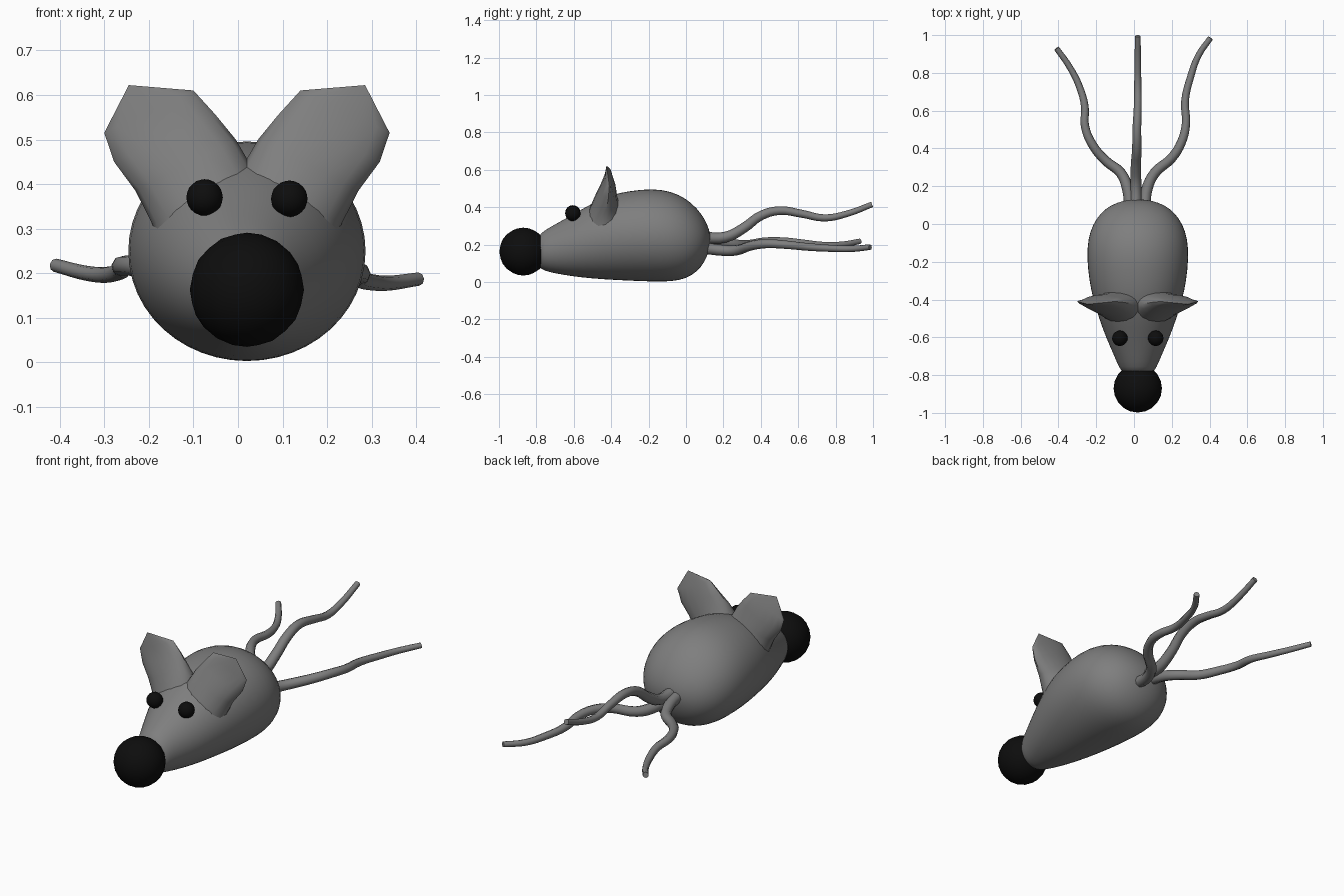
import bpy, bmesh, math
from mathutils import Vector

cube = bpy.data.objects.get("Cube")
if cube:
    bpy.data.objects.remove(cube)

CX = 0.02  # symmetry axis of the body


def material(name, value):
    mat = bpy.data.materials.new(name)
    mat.use_nodes = True
    color = (value, value, value, 1)
    mat.diffuse_color = color
    mat.node_tree.nodes["Principled BSDF"].inputs["Base Color"].default_value = color
    return mat


grey = material("grey fur", 0.21)
black = material("black", 0.004)


def finish(bm, name, mat, angle=60):
    bmesh.ops.recalc_face_normals(bm, faces=bm.faces)
    mesh = bpy.data.meshes.new(name)
    bm.to_mesh(mesh)
    bm.free()
    mesh.materials.append(mat)
    obj = bpy.data.objects.new(name, mesh)
    bpy.context.collection.objects.link(obj)
    bpy.ops.object.select_all(action="DESELECT")
    obj.select_set(True)
    bpy.context.view_layer.objects.active = obj
    bpy.ops.object.shade_smooth_by_angle(angle=math.radians(angle))
    return obj


def loft(rings, start=None, end=None):
    """Skin a list of point rings, closing each end to a point."""
    bm = bmesh.new()
    loops = [[bm.verts.new(p) for p in ring] for ring in rings]
    n = len(loops[0])
    for a, b in zip(loops, loops[1:]):
        for i in range(n):
            j = (i + 1) % n
            bm.faces.new((a[i], a[j], b[j], b[i]))
    for loop, tip in ((loops[0], start), (loops[-1], end)):
        if tip is None:
            bm.faces.new(loop)
        else:
            apex = bm.verts.new(tip)
            for i in range(n):
                bm.faces.new((loop[i], loop[(i + 1) % n], apex))
    return bm


def turn(n):
    return [(math.cos(math.tau * i / n), math.sin(math.tau * i / n)) for i in range(n)]


# Body: stations of y, half width, bottom, top
stations = [
    (-0.79, 0.08, 0.08, 0.25), (-0.76, 0.10, 0.06, 0.275), (-0.70, 0.125, 0.045, 0.31),
    (-0.60, 0.17, 0.028, 0.365), (-0.50, 0.207, 0.017, 0.425), (-0.40, 0.238, 0.01, 0.47),
    (-0.30, 0.26, 0.005, 0.49), (-0.18, 0.272, 0.0, 0.503), (-0.08, 0.267, 0.0, 0.488),
    (0.0, 0.24, 0.015, 0.45), (0.06, 0.197, 0.055, 0.395), (0.10, 0.145, 0.105, 0.34),
    (0.125, 0.075, 0.17, 0.28),
]
rings = [[(CX + w * c, y, (lo + hi) / 2 + (hi - lo) / 2 * s) for c, s in turn(24)]
         for y, w, lo, hi in stations]
body = finish(loft(rings, (CX, -0.79, 0.165), (CX, 0.132, 0.225)), "body", grey, 80)
body.modifiers.new("smooth", "SUBSURF").levels = 1
body.modifiers["smooth"].render_levels = 1

# Ears: sections from inner edge to outer edge, with y centre, front and back depth
sections = [
    ((-0.04, 0.38), (0.20, 0.25), -0.43, 0.12, 0.13),
    ((-0.01, 0.44), (0.212, 0.31), -0.43, 0.09, 0.09),
    ((0.025, 0.50), (0.25, 0.385), -0.425, 0.065, 0.06),
    ((0.07, 0.555), (0.298, 0.45), -0.415, 0.045, 0.04),
    ((0.12, 0.61), (0.32, 0.515), -0.41, 0.025, 0.012),
]
for side, label in ((1, "left"), (-1, "right")):
    rings = []
    for inner, outer, y, front, back in sections:
        a, b = Vector(inner), Vector(outer)
        ring = []
        for c, s in turn(16):
            p = (a + b) / 2 + (b - a) / 2 * c
            ring.append((CX + side * p.x, y + s * (back if s > 0 else front), p.y))
        rings.append(ring)
    finish(loft(rings, end=(CX + side * 0.265, -0.425, 0.622)), label + "_ear", grey, 50)


# Nose and eyes
def ball(name, location, radius):
    bm = bmesh.new()
    bmesh.ops.create_icosphere(bm, subdivisions=3, radius=radius)
    bmesh.ops.translate(bm, verts=bm.verts, vec=location)
    finish(bm, name, black)


ball("nose", (CX, -0.87, 0.163), 0.128)
ball("left_eye", (0.115, -0.605, 0.367), 0.041)
ball("right_eye", (-0.075, -0.605, 0.37), 0.041)


# Tails: tapered tubes along smooth paths
def tail(name, points):
    curve = bpy.data.curves.new(name, "CURVE")
    curve.dimensions = "3D"
    curve.bevel_depth = 1.0
    curve.bevel_resolution = 2
    curve.use_fill_caps = True
    curve.resolution_u = 4
    spline = curve.splines.new("BEZIER")
    spline.bezier_points.add(len(points) - 1)
    for i, (bp, co) in enumerate(zip(spline.bezier_points, points)):
        bp.co = co
        bp.radius = 0.031 - 0.016 * i / (len(points) - 1)
        bp.handle_left_type = bp.handle_right_type = "AUTO"
    curve.materials.append(grey)
    obj = bpy.data.objects.new(name, curve)
    bpy.context.collection.objects.link(obj)


tail("middle_tail", [(0.01, 0.08, 0.24), (0.01, 0.21, 0.24), (0.01, 0.31, 0.29),
                     (0.015, 0.40, 0.355), (0.015, 0.50, 0.382), (0.02, 0.62, 0.365),
                     (0.02, 0.74, 0.343), (0.02, 0.86, 0.365), (0.02, 0.995, 0.415)])
tail("left_tail", [(0.055, 0.08, 0.185), (0.07, 0.19, 0.17), (0.11, 0.27, 0.17),
                   (0.20, 0.35, 0.195), (0.25, 0.43, 0.205), (0.275, 0.53, 0.20),
                   (0.27, 0.65, 0.188), (0.30, 0.78, 0.18), (0.34, 0.89, 0.178),
                   (0.405, 0.985, 0.187)])
tail("right_tail", [(-0.02, 0.08, 0.23), (-0.035, 0.19, 0.215), (-0.07, 0.27, 0.20),
                    (-0.15, 0.335, 0.20), (-0.22, 0.42, 0.215), (-0.26, 0.52, 0.217),
                    (-0.26, 0.62, 0.208), (-0.29, 0.73, 0.197), (-0.34, 0.83, 0.20),
                    (-0.41, 0.93, 0.218)])
